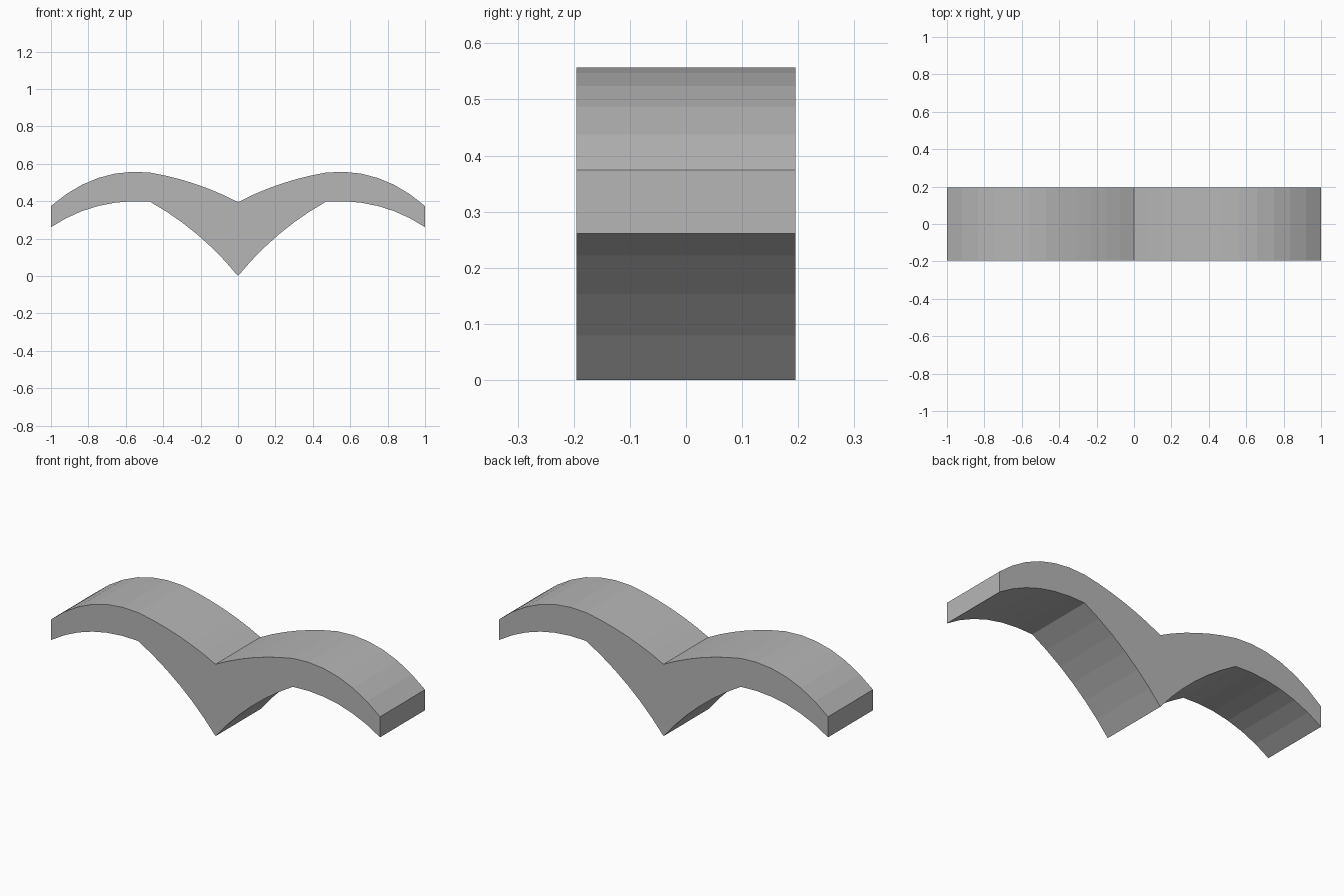
import bpy
import bmesh
from mathutils import Vector

cube = bpy.data.objects.get("Cube")
if cube:
    bpy.data.objects.remove(cube, do_unlink=True)

HALF_DEPTH = 0.195
STEPS = 6


def arc(start, control, end):
    """Points of a quadratic curve, without the end point."""
    a, b, c = Vector(start), Vector(control), Vector(end)
    ts = [i / STEPS for i in range(STEPS)]
    return [a * (1 - t) ** 2 + b * 2 * t * (1 - t) + c * t * t for t in ts]


# Key points of one wing in (x, z)
notch, shoulder, tip_top = (0, 0.395), (0.47, 0.553), (1, 0.374)
tip_low, armpit, point = (1, 0.261), (0.47, 0.397), (0, 0)

# Outline of one wing, from the top notch round to the bottom point
wing = arc(notch, (0.22, 0.51), shoulder)
wing += arc(shoulder, (0.76, 0.585), tip_top) + [Vector(tip_top)]
wing += arc(tip_low, (0.76, 0.42), armpit)
wing += arc(armpit, (0.2, 0.245), point) + [Vector(point)]

# Mirror to the other wing, leaving out the shared centre points
outline = wing + [Vector((-p.x, p.y)) for p in reversed(wing[1:-1])]

# Extrude the outline through the depth
bm = bmesh.new()
verts = [bm.verts.new((p.x, -HALF_DEPTH, p.y)) for p in outline]
front = bm.faces.new(verts)
result = bmesh.ops.extrude_face_region(bm, geom=[front], use_keep_orig=True)
moved = [g for g in result["geom"] if isinstance(g, bmesh.types.BMVert)]
bmesh.ops.translate(bm, verts=moved, vec=(0, 2 * HALF_DEPTH, 0))
bmesh.ops.recalc_face_normals(bm, faces=bm.faces)

mesh = bpy.data.meshes.new("bird_wings")
bm.to_mesh(mesh)
bm.free()
wings = bpy.data.objects.new("bird_wings", mesh)
bpy.context.collection.objects.link(wings)

# Plain grey
grey = bpy.data.materials.new("light_grey")
grey.use_nodes = True
colour = (0.47, 0.47, 0.47, 1)
grey.diffuse_color = colour
grey.node_tree.nodes["Principled BSDF"].inputs["Base Color"].default_value = colour
mesh.materials.append(grey)
